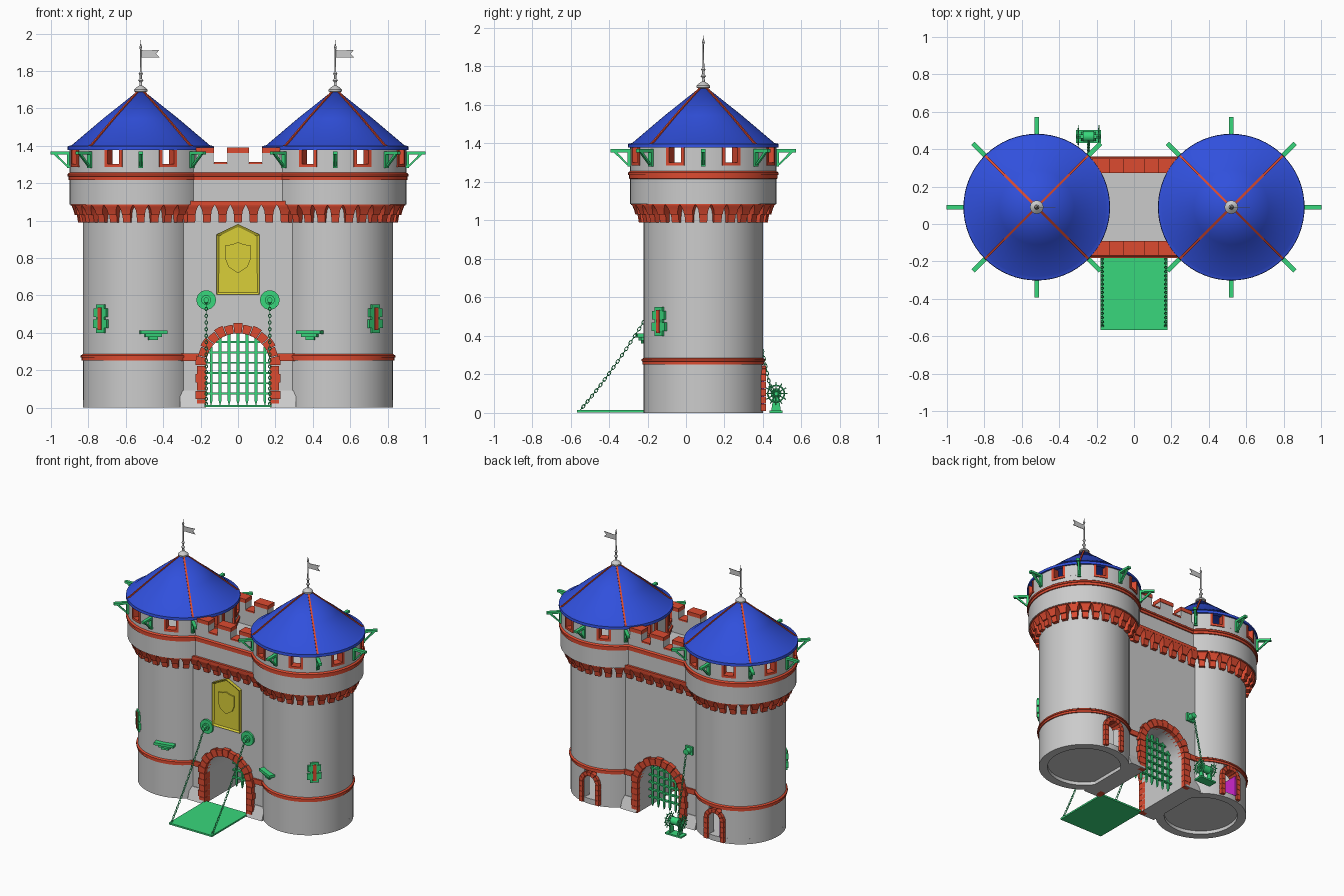
import bpy, bmesh
from math import sin, cos, pi, radians, sqrt
from mathutils import Matrix, Vector

if "Cube" in bpy.data.objects:
    bpy.data.objects.remove(bpy.data.objects["Cube"])

CY = 0.09          # depth of the castle centre line
TX = 0.52          # tower offset from the middle
COL = {"red": (.72, .07, .03, 1), "blue": (.03, .08, .72, 1), "green": (.04, .68, .2, 1),
       "yellow": (.7, .62, .04, 1), "purple": (.6, .02, .6, 1)}
MATS = {}
for k, c in COL.items():
    MATS[k] = bpy.data.materials.new(k)
    MATS[k].diffuse_color = c


def finish(name, bm, col=None):
    bmesh.ops.recalc_face_normals(bm, faces=bm.faces)
    me = bpy.data.meshes.new(name)
    bm.to_mesh(me)
    bm.free()
    me.shade_smooth()
    me.set_sharp_from_angle(angle=radians(30))
    ob = bpy.data.objects.new(name, me)
    bpy.context.collection.objects.link(ob)
    if col:
        me.materials.append(MATS[col])
    return ob


def prism(bm, pts, a, b, M=Matrix()):
    """Outline in x-z, extruded in y from a to b."""
    r = [[bm.verts.new(M @ Vector((x, y, z))) for x, z in pts] for y in (a, b)]
    n = len(pts)
    caps = [bm.faces.new(r[0]), bm.faces.new(r[1][::-1])]
    for i in range(n):
        j = (i + 1) % n
        bm.faces.new((r[0][i], r[1][i], r[1][j], r[0][j]))
    return caps


def box(bm, x0, x1, y0, y1, z0, z1, M=Matrix()):
    prism(bm, [(x0, z0), (x1, z0), (x1, z1), (x0, z1)], y0, y1, M)


def sweep(bm, prof, cx, a0=0, a1=360, n=64, cy=CY):
    """Closed r-z profile turned round a vertical axis, full or partial."""
    full = a1 - a0 == 360
    rows = []
    for i in range(n if full else n + 1):
        a = radians(a0 + (a1 - a0) * i / n)
        rows.append([bm.verts.new((cx + r * cos(a), cy + r * sin(a), z)) for r, z in prof])
    for i in range(n):
        p, q = rows[i], rows[(i + 1) % len(rows)]
        for j in range(len(prof)):
            k = (j + 1) % len(prof)
            bm.faces.new((p[j], q[j], q[k], p[k]))
    if full:
        bmesh.ops.remove_doubles(bm, verts=bm.verts, dist=1e-5)
    else:
        bm.faces.new(rows[0])
        bm.faces.new(rows[-1][::-1])


def rect(r0, r1, z0, z1):
    return [(r0, z0), (r1, z0), (r1, z1), (r0, z1)]


def radial(cx, deg, cy=CY):
    return Matrix.Translation((cx, cy, 0)) @ Matrix.Rotation(radians(deg), 4, 'Z')


def rod(bm, p, q, r, n=8):
    p, q = Vector(p), Vector(q)
    d = q - p
    M = Matrix.Translation((p + q) / 2) @ d.to_track_quat('Z', 'Y').to_matrix().to_4x4()
    bmesh.ops.create_cone(bm, cap_ends=True, segments=n, radius1=r, radius2=r, depth=d.length, matrix=M)


def ring(bm, M, R, r, sx=1, n=12, m=6):
    v = [[bm.verts.new(M @ Vector(((R + r * cos(2 * pi * j / m)) * cos(2 * pi * i / n) * sx,
          (R + r * cos(2 * pi * j / m)) * sin(2 * pi * i / n), r * sin(2 * pi * j / m))))
          for j in range(m)] for i in range(n)]
    for i in range(n):
        for j in range(m):
            k, l = (i + 1) % n, (j + 1) % m
            bm.faces.new((v[i][j], v[k][j], v[k][l], v[i][l]))


def chain(name, p, q, sag):
    bm = bmesh.new()
    p, q = Vector(p), Vector(q)
    n = int((q - p).length / 0.019)
    R = (q - p).to_track_quat('X', 'Z').to_matrix().to_4x4()
    for i in range(n + 1):
        t = i / n
        c = p.lerp(q, t) - Vector((0, 0, sag * 4 * t * (1 - t)))
        ring(bm, Matrix.Translation(c) @ R @ Matrix.Rotation(pi / 2 * (i % 2), 4, 'X'), .007, .0023, 1.6, 10, 5)
    finish(name, bm, "green")


def arch(bm, cx, y0, y1, ri, ro, zs, z0, wedges, courses, step=0.0):
    """Stone surround: wedge stones over stacked jamb blocks."""
    for i in range(wedges):
        a, b = pi * (i + .04) / wedges, pi * (i + .96) / wedges
        o = ro - step * (i % 2)
        m = (a + b) / 2
        prism(bm, [(cx + r * cos(t), zs + r * sin(t)) for r, t in
                   ((ri, a), (o, a), (o, m), (o, b), (ri, b), (ri, m))], y0, y1)
    h = (zs - z0) / courses
    for s in (-1, 1):
        for i in range(courses):
            xs = sorted((cx + s * ri, cx + s * (ro - step * ((i + 1) % 2))))
            box(bm, xs[0], xs[1], y0, y1, z0 + i * h, z0 + (i + .96) * h)


def corbel(bm, M):
    rows = [(.99, .02, .335), (1.03, .022, .342), (1.03, .022, .353), (1.055, .026, .36),
            (1.07, .033, .366), (1.085, .041, .372), (1.1, .041, .372)]
    v = [[bm.verts.new(M @ Vector(c)) for c in ((.3, -w, z), (r, -w, z), (r, w, z), (.3, w, z))]
         for z, w, r in rows]
    for p, q in zip(v, v[1:]):
        for i in range(4):
            j = (i + 1) % 4
            bm.faces.new((p[i], p[j], q[j], q[i]))
    bm.faces.new(v[0])
    bm.faces.new(v[-1])


BAND = [(0, 0), (.008, .003), (.008, .02), (.013, .022), (.013, .034), (.004, .04), (0, .045)]

for s, side in ((-1, "left"), (1, "right")):
    cx, inner = s * TX, 90 + s * 90
    # tower shaft, hollow, with a doorway at the back
    bm = bmesh.new()
    sweep(bm, rect(.26, .31, .25, 1.1), cx)
    sweep(bm, rect(.26, .31, .04, .25), cx, 99.5, 440.5, 60)
    sweep(bm, rect(.25, .31, 0, .04), cx)
    sweep(bm, [(0, .025), (.26, .025), (.26, .04), (0, .04)], cx)
    # overhanging drum and parapet
    sweep(bm, [(0, 1.085), (.38, 1.085), (.38, 1.295), (.33, 1.295), (.33, 1.2), (0, 1.2)], cx)
    for k in range(8):
        sweep(bm, rect(.33, .38, 1.295, 1.385), cx, 45 * k - 15.5, 45 * k + 15.5, 8)
    finish(side + "_tower", bm)

    # red bands, corbels and crenel frames
    bm = bmesh.new()
    sweep(bm, rect(.3, .375, 1.08, 1.105), cx)
    sweep(bm, [(.3 + .0, .25)] + [(.308 + r, .25 + z * .85) for r, z in BAND], cx)
    sweep(bm, [(.36, 1.215)] + [(.378 + r, 1.215 + z) for r, z in BAND], cx)
    for k in range(28):
        corbel(bm, radial(cx, 360 * k / 28))
    for k in range(8):
        c = 45 * k + 22.5
        sweep(bm, rect(.325, .386, 1.285, 1.302), cx, c - 7.5, c + 7.5, 4)
        for d in (-7.5, 5):
            sweep(bm, rect(.325, .386, 1.3, 1.385), cx, c + d, c + d + 2.5, 1)
    for d in (-11, 8):   # door surround on the roof walk
        sweep(bm, rect(.36, .392, 1.2, 1.38), cx, inner + d, inner + d + 3, 1)
    finish(side + "_tower_trim", bm, "red")

    # back door surround
    bm = bmesh.new()
    arch(bm, cx, CY + .25, CY + .325, .052, .082, .165, .01, 7, 4)
    finish(side + "_door_surround", bm, "red")

    # roof
    bm = bmesh.new()
    sweep(bm, [(0, 1.705), (.2, 1.546), (.37, 1.402), (.39, 1.398), (.392, 1.378), (.36, 1.378), (0, 1.66)], cx)
    finish(side + "_roof", bm, "blue")
    bm = bmesh.new()
    for k in range(4):
        prism(bm, [(.015, 1.68), (.385, 1.385), (.388, 1.4), (.372, 1.41), (.2, 1.553), (.015, 1.7)],
              -.006, .006, radial(cx, 45 + 90 * k))
    finish(side + "_roof_ribs", bm, "red")

    # finial and pennant
    bm = bmesh.new()
    sweep(bm, [(0, 1.68), (.036, 1.69), (.036, 1.7), (.02, 1.714), (.008, 1.722), (.007, 1.74), (.014, 1.75),
               (.006, 1.76), (.006, 1.775), (.012, 1.785), (.005, 1.795), (.004, 1.915), (.008, 1.925),
               (.003, 1.94), (0, 1.965)], cx, n=16)
    finish(side + "_finial", bm)
    bm = bmesh.new()
    prism(bm, [(cx, 1.872), (cx + .1, 1.872), (cx + .082, 1.892), (cx + .1, 1.913), (cx + .02, 1.908),
               (cx, 1.915)], CY - .002, CY + .002)
    finish(side + "_flag", bm)

    # wooden roof brackets
    bm = bmesh.new()
    for k in range(8):
        if (45 * k - inner) % 360 == 0:
            continue
        M = radial(cx, 45 * k)
        box(bm, .375, .482, -.012, .012, 1.354, 1.37, M)
        box(bm, .375, .393, -.012, .012, 1.28, 1.36, M)
        prism(bm, [(.385, 1.288), (.397, 1.288), (.468, 1.356), (.45, 1.356)], -.007, .007, M)
    finish(side + "_roof_brackets", bm, "green")

    # upright arrow slit and level slit
    bm = bmesh.new()
    M = radial(cx, -90 + s * 43)
    for w, z0, z1, r in ((.03, .4, .55, .32), (.045, .485, .53, .322), (.05, .425, .47, .322)):
        box(bm, .28, r, -w, w, z0, z1, M)
    L = radial(cx, -78 if s < 0 else -115)
    for w, z0, z1, r in ((.072, .393, .412, .345), (.045, .377, .393, .335), (.025, .36, .377, .325)):
        box(bm, .28, r, -w, w, z0, z1, L)
    finish(side + "_slit_frames", bm, "green")
    bm = bmesh.new()
    box(bm, .3, .326, -.012, .012, .415, .535, M)
    finish(side + "_arrow_slit", bm, "red")

    # drawbridge pulley and chain
    bm = bmesh.new()
    px = s * .17
    rod(bm, (px, -.11, .575), (px, -.135, .575), .052, 24)
    rod(bm, (px, -.13, .575), (px, -.15, .575), .026, 16)
    rod(bm, (px, -.14, .575), (px, -.175, .575), .014, 12)
    finish(side + "_pulley", bm, "green")
    chain(side + "_drawbridge_chain", (px, -.545, .02), (px, -.165, .565), .025)

# gate wall with arched passage, deck, parapets and plinths
bm = bmesh.new()
GR, GZ = .172, .225
hole = [(GR * cos(pi * i / 20), GZ + GR * sin(pi * i / 20)) for i in range(21)]
prism(bm, [(.3, 1.1), (.3, 0), (GR, 0)] + hole + [(-GR, 0), (-.3, 0), (-.3, 1.1)], CY - .21, CY + .21)
box(bm, -.25, .25, CY - .255, CY + .255, 1.085, 1.2)
for s in (-1, 1):
    ys = sorted((CY + s * .185, CY + s * .255))
    box(bm, -.245, .245, *ys, 1.2, 1.305)
    for x0, x1 in ((-.225, -.13), (-.055, .055), (.13, .225)):
        box(bm, x0, x1, *ys, 1.305, 1.362)
    M = Matrix.Rotation(pi / 2, 4, 'Z')
    xs = sorted((-s * .18, -s * .31))
    prism(bm, [(CY - .25, 0), (CY + .25, 0), (CY + .215, .09), (CY - .215, .09)], *xs, M)
finish("gate_wall", bm)

# gate wall red trim and arch stones
bm = bmesh.new()
for s in (-1, 1):
    ys = sorted((CY + s * .182, CY + s * .259))
    for x0, x1 in ((-.225, -.127), (-.058, .058), (.127, .225)):
        box(bm, x0, x1, *ys, 1.362, 1.39)
    for x0, x1 in ((-.127, -.058), (.058, .127)):
        box(bm, x0, x1, *ys, 1.303, 1.314)
    prism(bm, [(s * r, z) for r, z in [(.24, 1.215)] + [(.253 + r, 1.215 + z) for r, z in BAND]],
          -.25, .25, Matrix.Translation((0, CY, 0)) @ Matrix.Rotation(pi / 2, 4, 'Z'))
    box(bm, -.28, .28, *sorted((CY + s * .2, CY + s * .272)), 1.082, 1.105)
    for k in range(-3, 4):
        corbel(bm, radial(k * .083, s * 90, CY - s * .1))
    for x in (-.26, .26):
        box(bm, x - .05, x + .05, *sorted((CY + s * .2, CY + s * .222)), .25, .288)
finish("gate_wall_trim", bm, "red")
bm = bmesh.new()
arch(bm, 0, -.152, -.09, .172, .228, GZ, 0, 13, 5, .008)
arch(bm, 0, .27, .332, .172, .228, GZ, 0, 13, 5, .008)
finish("gate_arch_stones", bm, "red")

# portcullis with pointed bars
bm = bmesh.new()
for i in range(-3, 4):
    x = i * .048
    top = GZ + sqrt(.175 ** 2 - x * x)
    prism(bm, [(x, .008), (x + .007, .035), (x + .007, top), (x - .007, top), (x - .007, .035)], .183, .197)
for i in range(6):
    z = .075 + i * .055
    w = sqrt(.172 ** 2 - max(0, z - GZ) ** 2)
    box(bm, -w, w, .179, .201, z - .005, z + .005)
finish("portcullis", bm, "green")

# drawbridge
bm = bmesh.new()
box(bm, -.18, .18, -.567, -.13, .002, .014)
finish("drawbridge", bm, "green")

# wall plaque with a plain shield
bm = bmesh.new()
caps = prism(bm, [(-.115, .605), (.115, .605), (.115, .925), (0, .982), (-.115, .925)], -.145, -.11)
bm.normal_update()
bmesh.ops.recalc_face_normals(bm, faces=bm.faces)
bmesh.ops.inset_region(bm, faces=[caps[0]], thickness=.016, depth=-.01)
prism(bm, [(-.066, .868), (-.03, .872), (0, .884), (.03, .872), (.066, .868), (.066, .79), (.05, .752),
           (0, .718), (-.05, .752), (-.066, .79)], -.144, -.12)
finish("wall_plaque", bm, "yellow")

# winch behind the gate, with its pulley and chain
bm = bmesh.new()
WX, WY, WZ = -.243, .468, .1
box(bm, WX - .067, WX + .067, WY - .034, WY + .034, 0, .012)
rod(bm, (WX - .065, WY, WZ), (WX + .065, WY, WZ), .01)
rod(bm, (WX - .03, WY, WZ), (WX + .03, WY, WZ), .028, 16)
for s in (-1, 1):
    prism(bm, [(WY - .025, .01), (WY + .025, .01), (WY + .01, WZ + .015), (WY - .01, WZ + .015)],
          -(WX + s * .036) - .005, -(WX + s * .036) + .005, Matrix.Rotation(pi / 2, 4, 'Z'))
    x = WX + s * .055
    ring(bm, Matrix.Translation((x, WY, WZ)) @ Matrix.Rotation(pi / 2, 4, 'Y'), .043, .004, 1, 24)
    for k in range(12):
        a = pi * k / 6
        rod(bm, (x, WY, WZ), (x, WY + .06 * cos(a), WZ + .06 * sin(a)), .003, 6)
finish("winch", bm, "green")
bm = bmesh.new()
box(bm, WX - .03, WX + .03, .29, .315, .545, .605)
rod(bm, (WX, .31, .575), (WX, .35, .575), .022, 16)
finish("winch_pulley", bm, "green")
chain("winch_chain", (WX, WY - .026, .11), (WX, .345, .57), 0)

# open door leaf in the left tower
bm = bmesh.new()
box(bm, -TX - .052, -TX - .042, .29, .405, .04, .19)
finish("door_leaf", bm, "purple")

for m in bpy.data.materials:
    if m.users and not m.is_grease_pencil:
        m.use_nodes = True
        m.node_tree.nodes["Principled BSDF"].inputs["Base Color"].default_value = m.diffuse_color
